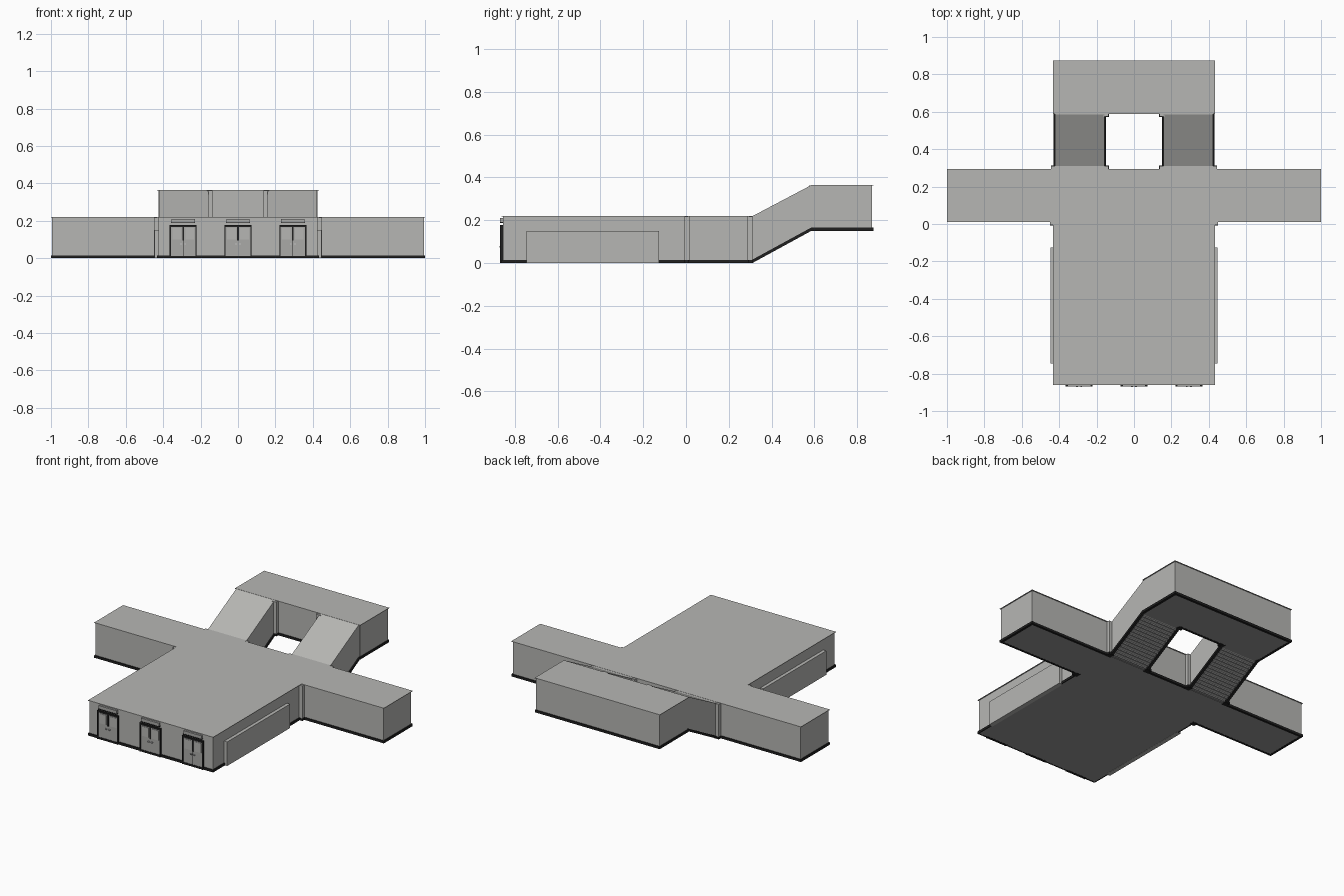
import bpy, bmesh

if "Cube" in bpy.data.objects:
    bpy.data.objects.remove(bpy.data.objects["Cube"])


def material(name, r, g, b):
    m = bpy.data.materials.new(name)
    m.diffuse_color = (r, g, b, 1)
    m.use_nodes = True
    m.node_tree.nodes["Principled BSDF"].inputs["Base Color"].default_value = m.diffuse_color
    return m


WALL = material("wall_grey", 0.47, 0.47, 0.455)
FLOOR = material("floor_grey", 0.30, 0.30, 0.30)
BLACK = material("trim_black", 0.014, 0.014, 0.014)
DOOR = material("door_grey", 0.40, 0.40, 0.39)
METAL = material("handle_metal", 0.55, 0.55, 0.55)


def finish(name, bm, mat):
    bmesh.ops.recalc_face_normals(bm, faces=bm.faces)
    me = bpy.data.meshes.new(name)
    bm.to_mesh(me)
    bm.free()
    me.materials.append(mat)
    ob = bpy.data.objects.new(name, me)
    bpy.context.collection.objects.link(ob)
    return ob


def prism(name, pts, lo, hi, mat, axis="z"):
    """Extrude a flat outline along z (xy points) or along x (yz points)."""
    bm = bmesh.new()
    place = (lambda p, t: (p[0], p[1], t)) if axis == "z" else (lambda p, t: (t, p[0], p[1]))
    a = [bm.verts.new(place(p, lo)) for p in pts]
    b = [bm.verts.new(place(p, hi)) for p in pts]
    bm.faces.new(a)
    bm.faces.new(b)
    for i in range(len(pts)):
        j = (i + 1) % len(pts)
        bm.faces.new((a[i], a[j], b[j], b[i]))
    return finish(name, bm, mat)


def box(name, x0, x1, y0, y1, z0, z1, mat):
    return prism(name, [(x0, y0), (x1, y0), (x1, y1), (x0, y1)], z0, z1, mat)


def tee(d):
    """Outline of hall plus cross corridor, inset by d."""
    w, c = 0.432 - d, 1.0 - d
    y0, y1, y2 = -0.862 + d, 0.01 + d, 0.295 - d
    return [(-w, y0), (w, y0), (w, y1), (c, y1), (c, y2), (-c, y2), (-c, y1), (-w, y1)]


# Ground storey: hall and corridor
prism("ground_floor", tee(0.003), 0.001, 0.006, FLOOR)
prism("ground_walls", tee(0.006), 0.006, 0.217, WALL)
prism("ground_roof", tee(0), 0.217, 0.22, WALL)

# Upper landing
box("upper_floor", -0.43, 0.43, 0.592, 0.872, 0.151, 0.156, FLOOR)
box("upper_walls", -0.426, 0.426, 0.594, 0.869, 0.156, 0.362, WALL)
box("upper_roof", -0.432, 0.432, 0.588, 0.875, 0.362, 0.365, WALL)

# Stair tunnels with a stepped underside, and sloping black stringers
STEPS = 14
Y0, Y1, RISE = 0.31, 0.585, 0.15
for s in (-1, 1):
    xa, xb = sorted((s * 0.157, s * 0.423))
    slope = [(0.285, 0.012), (Y0, 0.012), (Y1, 0.162), (0.60, 0.162),
             (0.60, 0.364), (Y1, 0.364), (Y0, 0.219), (0.285, 0.219)]
    prism("stair_tunnel", slope, xa, xb, WALL, "x")
    under = [(0.285, 0.014), (0.285, 0.004)]
    for i in range(STEPS):
        y = Y0 + (Y1 - Y0) * i / STEPS
        under += [(y, 0.004 + RISE * i / STEPS), (y, 0.004 + RISE * (i + 1) / STEPS)]
    under += [(0.60, 0.154), (0.60, 0.164), (Y1, 0.164), (Y0, 0.014)]
    prism("stair_steps", under, xa + 0.001, xb - 0.001, FLOOR, "x")
    for x in (0.158, 0.422):
        string = [(0.29, 0), (Y0, 0), (Y1, 0.15), (0.60, 0.15),
                  (0.60, 0.166), (Y1, 0.166), (Y0, 0.016), (0.29, 0.016)]
        prism("stair_stringer", string, s * x - 0.008, s * x + 0.008, BLACK, "x")


# Black skirting along wall lines
def skirt(x0, x1, y0, y1, z=0.0):
    box("skirting", x0, x1, y0, y1, z, z + 0.015, BLACK)


IN, OUT = 0.015, 0.001
for s in (-1, 1):
    def mirrored(a, b, y0, y1, z=0.0):
        lo, hi = sorted((s * a, s * b))
        skirt(lo, hi, y0, y1, z)
    mirrored(0.432, 1.0, 0.01 + OUT, 0.01 + IN)
    mirrored(0.432, 1.0, 0.295 - IN, 0.295 - OUT)
    mirrored(1.0 - IN, 1.0, 0.01, 0.295)
    mirrored(0.426, 0.432, -0.862, -0.745)
    mirrored(0.426, 0.432, -0.125, 0.01)
    mirrored(0.415, 0.431, 0.59, 0.875, 0.15)
    mirrored(0.365, 0.432, -0.862, -0.855)
    mirrored(0.072, 0.222, -0.862, -0.855)
skirt(-0.15, 0.15, 0.295 - IN, 0.295)
skirt(-0.15, 0.15, 0.59, 0.59 + IN, 0.15)
skirt(-0.431, 0.431, 0.875 - IN, 0.875, 0.15)

# Shallow side alcoves and corner pillars
for s in (-1, 1):
    lo, hi = sorted((s * 0.42, s * 0.447))
    box("side_alcove", lo, hi, -0.745, -0.125, 0.0, 0.15, WALL)
    for px, py, dx, dy, z0, z1 in ((0.43, 0.012, 1, -1, 0.0, 0.217),
                                   (0.425, 0.293, 1, 1, 0.0, 0.217),
                                   (0.155, 0.293, -1, 1, 0.0, 0.217),
                                   (0.155, 0.592, -1, -1, 0.15, 0.362)):
        xs = sorted((s * (px - dx * 0.012), s * (px + dx * 0.018)))
        ys = sorted((py - dy * 0.012, py + dy * 0.018))
        box("corner_pillar", *xs, *ys, z0 + 0.014, z1, WALL)
        box("pillar_base", xs[0] - 0.002, xs[1] + 0.002, ys[0] - 0.002, ys[1] + 0.002,
            z0, z0 + 0.014, BLACK)

# Three double doors on the front
for c in (-0.293, 0.0, 0.293):
    for s in (-1, 1):
        def part(name, a, b, y, z0, z1, mat):
            lo, hi = sorted((c + s * a, c + s * b))
            box(name, lo, hi, y, -0.85, z0, z1, mat)
        part("door_frame_side", 0.066, 0.072, -0.868, 0.0, 0.178, BLACK)
        part("door_leaf", 0.001, 0.066, -0.863, 0.012, 0.17, DOOR)
        part("door_upper_panel", 0.012, 0.058, -0.865, 0.1, 0.16, WALL)
        part("door_handle", 0.006, 0.016, -0.871, 0.073, 0.079, METAL)
    box("door_frame_top", c - 0.072, c + 0.072, -0.868, -0.85, 0.167, 0.178, BLACK)
    box("door_centre_post", c - 0.005, c + 0.005, -0.867, -0.85, 0.095, 0.168, BLACK)
    box("door_centre_gap", c - 0.001, c + 0.001, -0.8635, -0.85, 0.012, 0.095, BLACK)
    box("door_sill", c - 0.072, c + 0.072, -0.866, -0.85, 0.0, 0.012, BLACK)
    box("door_sign_box", c - 0.062, c + 0.062, -0.868, -0.85, 0.19, 0.21, DOOR)
    box("door_sign_edge", c - 0.064, c + 0.064, -0.87, -0.85, 0.187, 0.191, BLACK)
